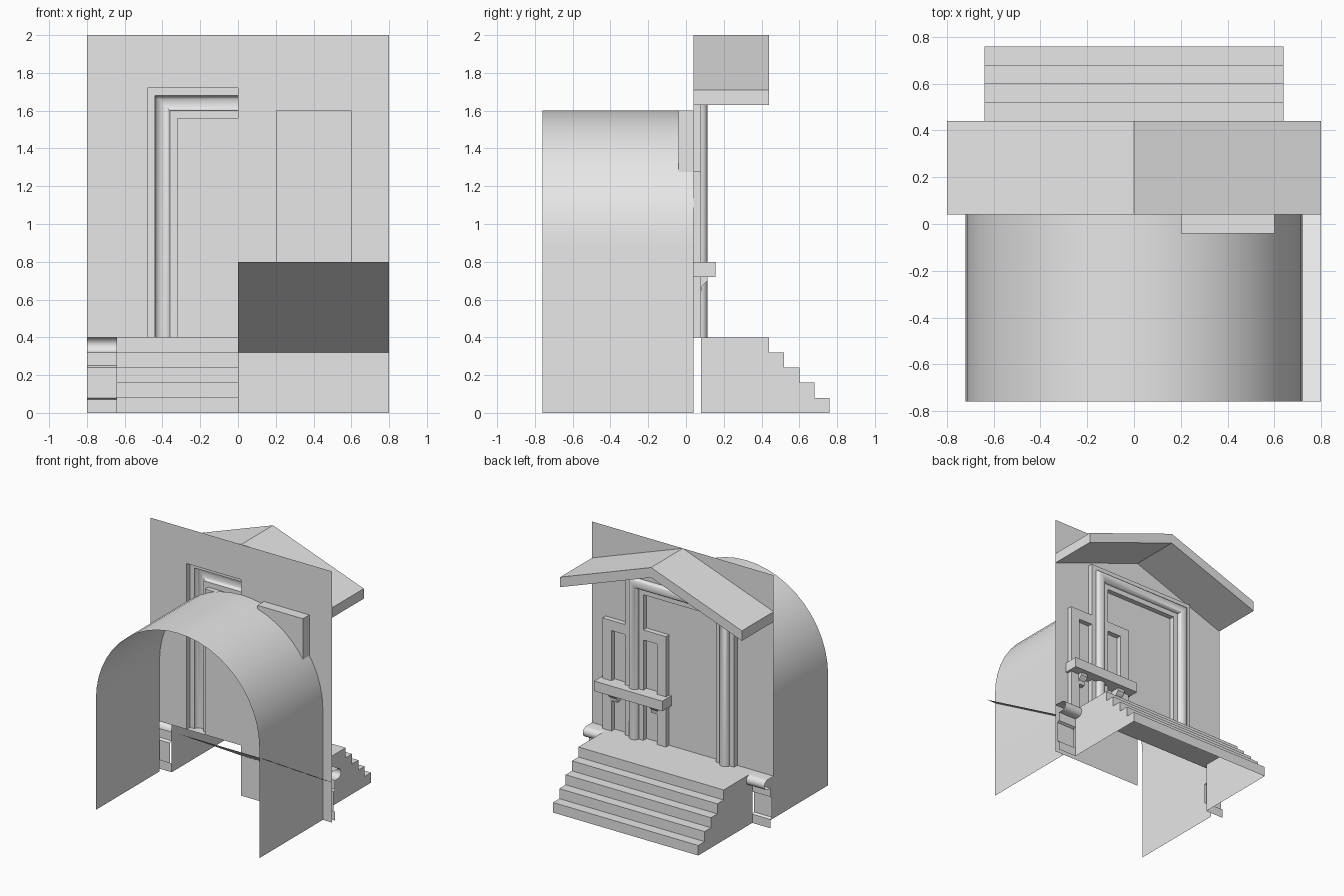
import bpy, math

if "Cube" in bpy.data.objects:
    bpy.data.objects.remove(bpy.data.objects["Cube"])

grey = bpy.data.materials.new("plain_grey")
grey.diffuse_color = (0.8, 0.8, 0.8, 1)
grey.use_nodes = True
grey.node_tree.nodes["Principled BSDF"].inputs["Base Color"].default_value = grey.diffuse_color
WALL_Y = 0.04


def make(name, verts, faces, smooth=False):
    me = bpy.data.meshes.new(name)
    me.from_pydata(verts, [], faces)
    me.materials.append(grey)
    ob = bpy.data.objects.new(name, me)
    bpy.context.collection.objects.link(ob)
    if smooth:
        bpy.context.view_layer.objects.active = ob
        ob.select_set(True)
        bpy.ops.object.shade_smooth_by_angle(angle=math.radians(35))
        ob.select_set(False)
    return ob


def box(name, x0, x1, y0, y1, z0, z1):
    v = [(x, y, z) for x in (x0, x1) for y in (y0, y1) for z in (z0, z1)]
    f = [(0, 1, 3, 2), (4, 6, 7, 5), (0, 4, 5, 1), (2, 3, 7, 6), (0, 2, 6, 4), (1, 5, 7, 3)]
    return make(name, v, f)


def sweep(name, rings, smooth=False, caps=False, closed=False):
    """Join matching rings of points into one surface."""
    n = len(rings[0])
    v = [p for r in rings for p in r]
    f = []
    for k in range(len(rings) - 1):
        for i in range(n if closed else n - 1):
            j = (i + 1) % n
            f.append((k * n + i, k * n + j, (k + 1) * n + j, (k + 1) * n + i))
    if caps:
        f += [tuple(range(n))[::-1], tuple(range(len(v) - n, len(v)))]
    return make(name, v, f, smooth)


def along_x(name, prof, x0, x1, **kw):
    return sweep(name, [[(x, y, z) for y, z in prof] for x in (x0, x1)], **kw)


def along_y(name, prof, y0, y1, **kw):
    return sweep(name, [[(x, y, z) for x, z in prof] for y in (y0, y1)], **kw)


# Wall sheet: full on the right, cut behind the frame and stairs on the left
rects = [(0, .8, 0, 2), (-.8, -.48, .4, 2), (-.32, 0, .4, 1.56), (-.48, 0, 1.72, 2)]
v, f = [], []
for x0, x1, z0, z1 in rects:
    f.append(tuple(range(len(v), len(v) + 4)))
    v += [(x0, WALL_Y, z0), (x1, WALL_Y, z0), (x1, WALL_Y, z1), (x0, WALL_Y, z1)]
make("wall", v, f)

# Barrel vault sheet
arch = [(.72, 0)]
arch += [(.72 * math.cos(math.pi * i / 24), .88 + .72 * math.sin(math.pi * i / 24)) for i in range(25)]
arch += [(-.72, 0)]
along_y("vault", arch, -.76, WALL_Y, smooth=True)

# Sloping sheet inside the vault
make("sloping_panel", [(0, -.76, .8), (.8, -.76, .8), (.8, .04, .32), (0, .04, .32)], [(0, 1, 2, 3)])

# Gable canopy
gable = [(-.8, 1.63), (0, 1.92), (.8, 1.63), (.8, 1.71), (0, 2), (-.8, 1.71)]
along_y("gable_roof", gable, WALL_Y, .44, caps=True, closed=True)

# Stairs: open shell of treads and risers with two stepped cheeks
steps = [(WALL_Y, .4)]
for i in range(5):
    y, z = .44 + .08 * i, .4 - .08 * i
    steps += [(y, z), (y, z - .08)]
along_x("stairs", steps, -.64, .64)
for s in (-1, 1):
    cheek = [(s * .64, y, z) for y, z in [(.08, 0), (.08, .4)] + steps[1:]]
    make("stair_cheek", cheek, [tuple(range(len(cheek)))])

# Skirting beside the stairs, with a rolled top
skirt = [(.04, .4), (.115, .4)]
skirt += [(.115 + .04 * math.sin(math.pi * i / 8), .36 + .04 * math.cos(math.pi * i / 8)) for i in range(1, 9)]
skirt += [(.08, .32), (.08, .25), (.06, .24), (.06, .08), (.08, .07), (.08, 0)]
for a, b in ((-.8, -.64), (.64, .8)):
    along_x("skirting", skirt, a, b, smooth=True)

# Door frame: hollow round moulding, mitred at the top corners
mould = [(0, .04), (0, .08), (.04, .08)]
mould += [(.08 - .04 * math.cos(math.pi * i / 10), .08 + .035 * math.sin(math.pi * i / 10)) for i in range(1, 10)]
mould += [(.12, .08), (.16, .08), (.16, .04)]
rings = [[(s * (.32 + d), y, z if z < 1 else z + d) for d, y in mould]
         for s, z in ((-1, .4), (-1, 1.56), (1, 1.56), (1, .4))]
sweep("door_frame", rings, smooth=True)

# Window surround, sill, brackets and the block behind
for a in (.12, .60):
    box("window_post", a, a + .08, WALL_Y, .08, .4, 1.28)
box("window_head", .2, .6, WALL_Y, .08, 1.2, 1.28)
box("window_sill", .1, .7, WALL_Y, .155, .72, .8)
bracket = [(.04, .72), (.115, .72), (.113, .70), (.1, .685), (.085, .67), (.08, .64), (.04, .64)]
for x in (.22, .58):
    along_x("sill_bracket", bracket, x - .03, x + .03, caps=True, closed=True)
box("window_block", .2, .6, -.04, WALL_Y, .8, 1.6)
